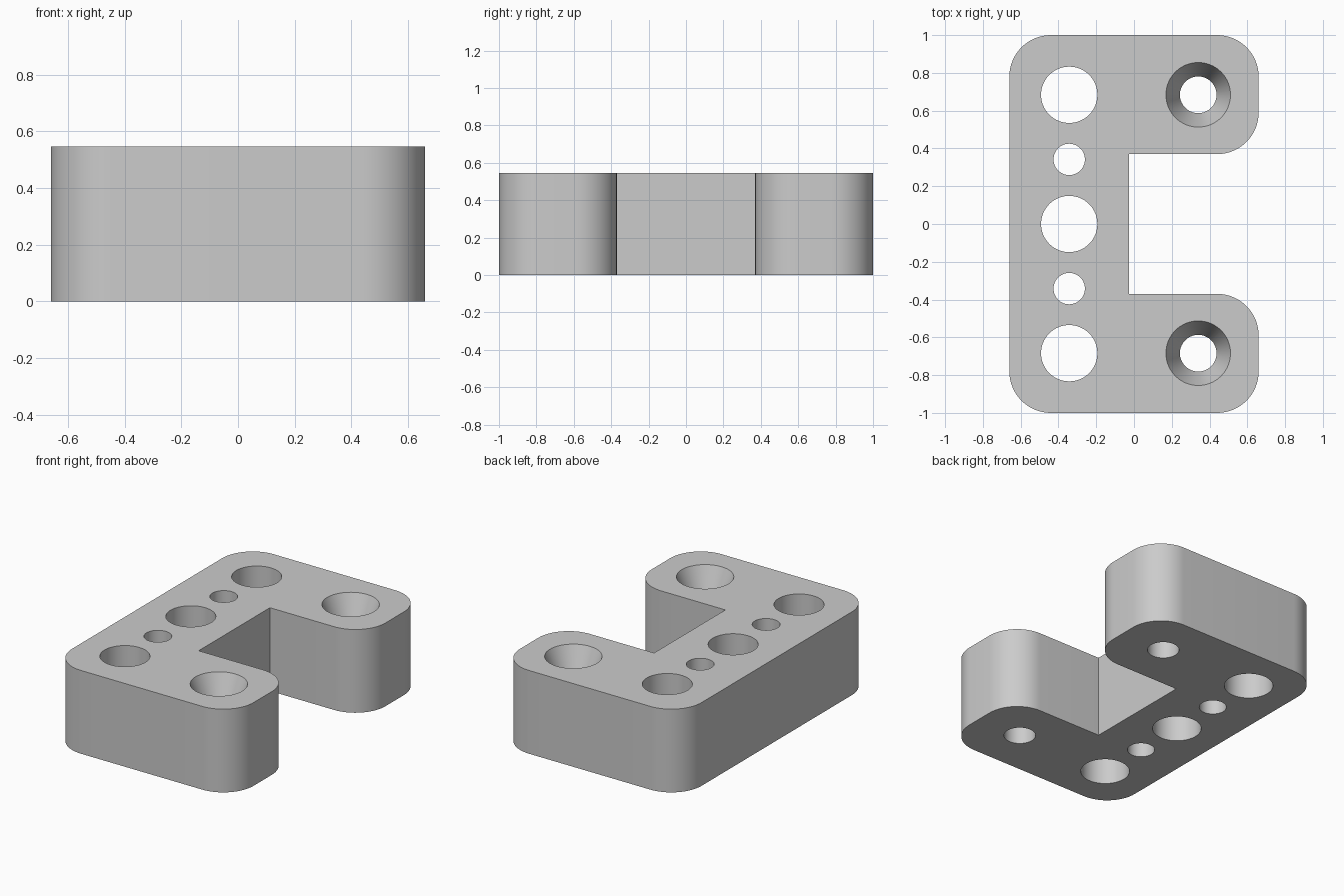
import bpy, bmesh
from math import pi, cos, sin, radians

cube = bpy.data.objects.get("Cube")
if cube:
    bpy.data.objects.remove(cube, do_unlink=True)

HEIGHT = 0.547
HALF_X, HALF_Y = 0.66, 1.0
CORNER = 0.22
NOTCH_X, NOTCH_Y = -0.027, 0.37
ROW_X, SCREW_X = -0.343, 0.34
PITCH = 0.342

grey = bpy.data.materials.new("light grey")
grey.use_nodes = True
grey.diffuse_color = (0.6, 0.6, 0.6, 1)
grey.node_tree.nodes["Principled BSDF"].inputs["Base Color"].default_value = grey.diffuse_color


def make_object(name, bm):
    bmesh.ops.recalc_face_normals(bm, faces=bm.faces)
    mesh = bpy.data.meshes.new(name)
    bm.to_mesh(mesh)
    bm.free()
    mesh.materials.append(grey)
    obj = bpy.data.objects.new(name, mesh)
    bpy.context.collection.objects.link(obj)
    return obj


def rounded(x, y, start, steps=16):
    """Quarter arc of a convex corner, counter-clockwise from a start angle."""
    angles = [start + pi / 2 * i / steps for i in range(steps + 1)]
    return [(x + CORNER * cos(a), y + CORNER * sin(a)) for a in angles]


def add_cutter(bm, x, y, rings, sides=64):
    """Closed round plug through (radius, height) rings."""
    loops = [[bm.verts.new((x + r * cos(2 * pi * i / sides),
                            y + r * sin(2 * pi * i / sides), z))
              for i in range(sides)] for r, z in rings]
    for low, high in zip(loops, loops[1:]):
        for i in range(sides):
            j = (i + 1) % sides
            bm.faces.new((low[i], low[j], high[j], high[i]))
    bm.faces.new(loops[0][::-1])
    bm.faces.new(loops[-1])


# C-shaped block: rounded outer corners, sharp notch
cx, cy = HALF_X - CORNER, HALF_Y - CORNER
outline = (rounded(-cx, -cy, pi) + rounded(cx, -cy, 1.5 * pi)
           + rounded(cx, -NOTCH_Y - CORNER, 0)
           + [(NOTCH_X, -NOTCH_Y), (NOTCH_X, NOTCH_Y)]
           + rounded(cx, NOTCH_Y + CORNER, 1.5 * pi)
           + rounded(cx, cy, 0) + rounded(-cx, cy, pi / 2))
bm = bmesh.new()
base = bm.faces.new([bm.verts.new((x, y, 0)) for x, y in outline])
top = bmesh.ops.extrude_face_region(bm, geom=[base])["geom"]
bmesh.ops.translate(bm, vec=(0, 0, HEIGHT),
                    verts=[v for v in top if isinstance(v, bmesh.types.BMVert)])
block = make_object("bracket_block", bm)

# Row of alternating large and small through holes
bm = bmesh.new()
for i in range(-2, 3):
    r = 0.083 if i % 2 else 0.149
    add_cutter(bm, ROW_X, i * PITCH, [(r, -0.1), (r, HEIGHT + 0.1)])

# Countersunk screw holes in the arms
for side in (-1, 1):
    add_cutter(bm, SCREW_X, side * 2 * PITCH,
               [(0.097, -0.1), (0.097, HEIGHT - 0.18),
                (0.171, HEIGHT), (0.171, HEIGHT + 0.1)])
cutters = make_object("hole_cutters", bm)
cutters.hide_render = True

# Cut the holes and keep the finished mesh
cut = block.modifiers.new("holes", 'BOOLEAN')
cut.operation = 'DIFFERENCE'
cut.solver = 'EXACT'
cut.object = cutters
bpy.ops.object.select_all(action='DESELECT')
block.select_set(True)
bpy.context.view_layer.objects.active = block
bpy.ops.object.modifier_apply(modifier=cut.name)
bpy.data.objects.remove(cutters, do_unlink=True)
bpy.ops.object.shade_smooth_by_angle(angle=radians(20))
